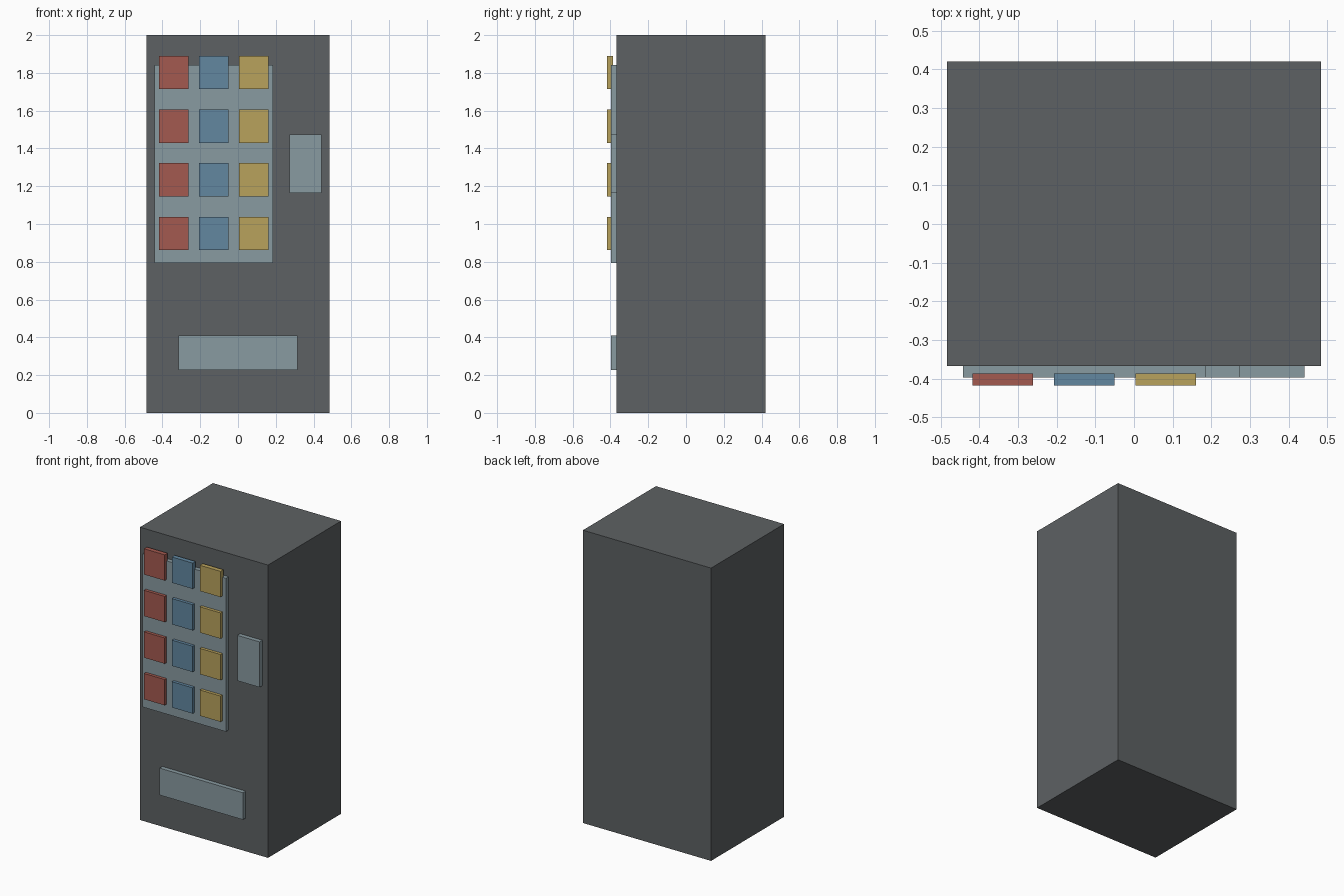
import bpy
import bmesh
from mathutils import Vector

default = bpy.data.objects.get("Cube")
if default:
    bpy.data.objects.remove(default, do_unlink=True)


def material(name, rgb):
    mat = bpy.data.materials.new(name)
    mat.use_nodes = True
    color = (*rgb, 1.0)
    mat.diffuse_color = color
    for node in mat.node_tree.nodes:
        if node.type == "BSDF_PRINCIPLED":
            node.inputs["Base Color"].default_value = color
    return mat


def box(name, x, y, z, mat):
    """Flat-sided box spanning the given (low, high) ranges."""
    low, high = (Vector(corner) for corner in zip(x, y, z))
    bm = bmesh.new()
    bmesh.ops.create_cube(bm, size=1)
    bmesh.ops.scale(bm, vec=high - low, verts=bm.verts)
    mesh = bpy.data.meshes.new(name)
    bm.to_mesh(mesh)
    bm.free()
    mesh.materials.append(mat)
    obj = bpy.data.objects.new(name, mesh)
    obj.location = (low + high) / 2
    bpy.context.collection.objects.link(obj)
    return obj


charcoal = material("charcoal", (0.11, 0.12, 0.125))
glass = material("pale blue glass", (0.25, 0.325, 0.355))
columns = [
    ("red", material("red", (0.37, 0.102, 0.08))),
    ("blue", material("blue", (0.122, 0.242, 0.352))),
    ("yellow", material("yellow", (0.485, 0.362, 0.107))),
]

# Cabinet
box("cabinet", (-0.484, 0.484), (-0.367, 0.421), (0, 2), charcoal)

# Raised panels on the front
panel_y = (-0.397, -0.366)
box("display_window", (-0.443, 0.186), panel_y, (0.794, 1.841), glass)
box("payment_panel", (0.273, 0.441), panel_y, (1.165, 1.475), glass)
box("dispensing_tray", (-0.315, 0.315), panel_y, (0.227, 0.411), glass)

# Product grid, one colour per column
width, height = 0.157, 0.176
for col, (label, mat) in enumerate(columns):
    for row in range(4):
        x = -0.418 + col * 0.211
        z = 0.862 + row * 0.284
        box(f"{label}_product_{row + 1}", (x, x + width),
            (-0.418, -0.387), (z, z + height), mat)
